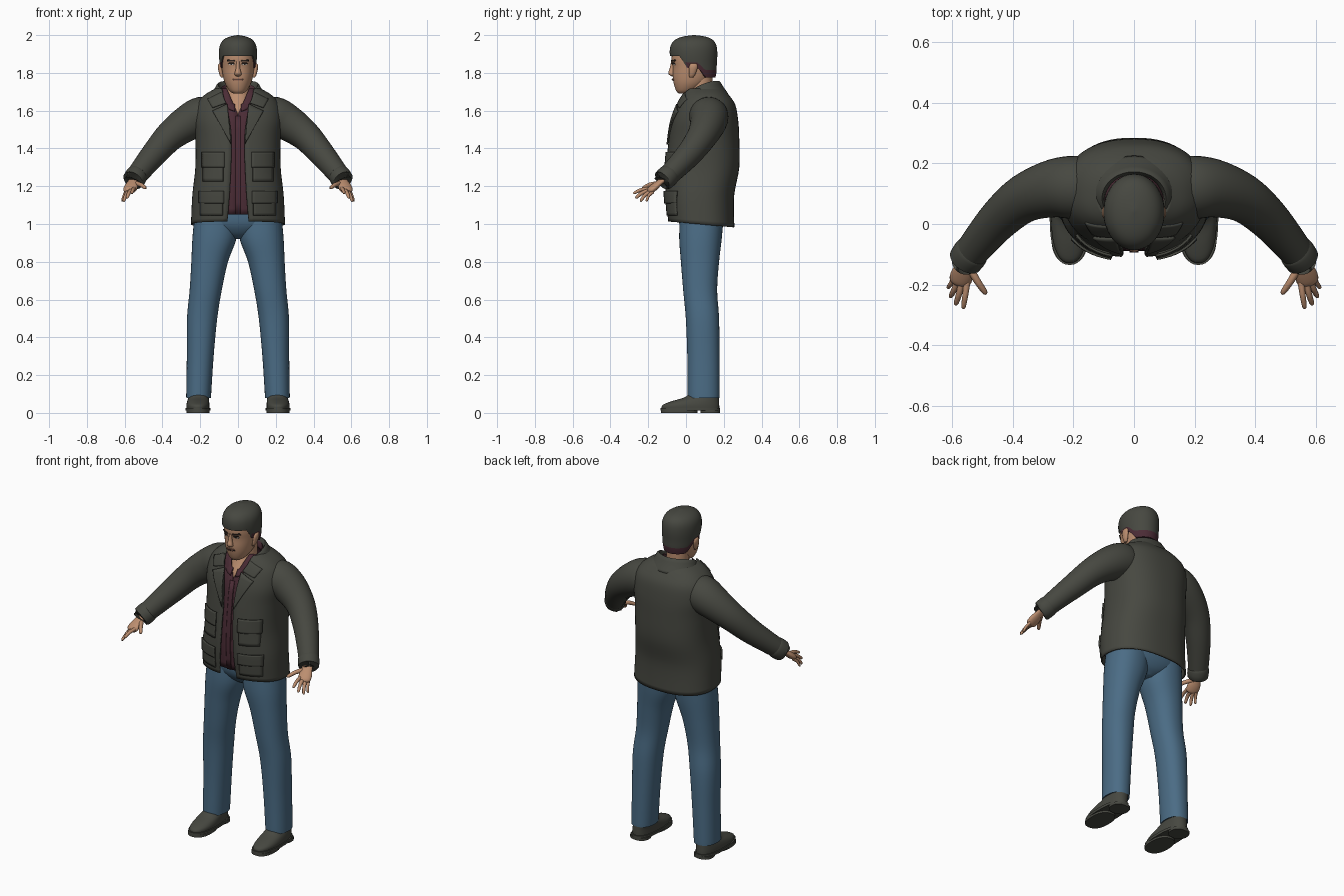
import bpy, bmesh, math
from mathutils import Vector

if "Cube" in bpy.data.objects:
    bpy.data.objects.remove(bpy.data.objects["Cube"])


def material(name, r, g, b):
    m = bpy.data.materials.new(name)
    m.diffuse_color = (r, g, b, 1)
    m.use_nodes = True
    m.node_tree.nodes["Principled BSDF"].inputs["Base Color"].default_value = m.diffuse_color
    return m


CHARCOAL = material("charcoal", 0.062, 0.064, 0.052)
PLUM = material("plum", 0.07, 0.025, 0.036)
DENIM = material("denim blue", 0.07, 0.15, 0.235)
SKIN = material("skin", 0.50, 0.27, 0.16)
WHITE = material("eye white", 0.55, 0.5, 0.45)
DARK = material("dark brown", 0.03, 0.02, 0.016)
LIP = material("lip", 0.3, 0.13, 0.09)


# ---- helpers ----
def smooth(keys, k=5):
    """Catmull-Rom interpolation of key tuples."""
    p = [keys[0]] + list(keys) + [keys[-1]]
    out = []
    for i in range(1, len(p) - 2):
        for j in range(k):
            t = j / k
            out.append(tuple(0.5 * (2 * b + (c - a) * t + (2 * a - 5 * b + 4 * c - d) * t * t
                                    + (3 * b - a - 3 * c + d) * t ** 3)
                             for a, b, c, d in zip(*p[i - 1:i + 3])))
    return out + [tuple(keys[-1])]


def section_at(secs, z):
    for a, b in zip(secs, secs[1:]):
        if a[0] <= z <= b[0]:
            t = (z - a[0]) / max(b[0] - a[0], 1e-6)
            return tuple(u + (v - u) * t for u, v in zip(a, b))
    return secs[0] if z < secs[0][0] else secs[-1]


def spow(v, e):
    return math.copysign(abs(v) ** e, v)


def ring(sec, n=2.0, gap=None, seg=40):
    """Superellipse in a level plane, starting at the front; gap leaves it open there."""
    z, cx, cy, rx, ry = sec
    a0 = 0 if gap is None else math.asin(min(1, max(gap, 0) / rx) ** (n / 2))
    count = seg if gap is None else seg + 1
    angles = [a0 + (2 * math.pi - 2 * a0) * i / seg for i in range(count)]
    return [(cx + rx * spow(math.sin(a), 2 / n), cy - ry * spow(math.cos(a), 2 / n), z) for a in angles]


def skin_rings(name, rings, mat, closed=True, caps=True, mirror=False, thick=0):
    bm = bmesh.new()
    vs = [[bm.verts.new(p) for p in r] for r in rings]
    m = len(rings[0])
    for a, b in zip(vs, vs[1:]):
        for i in range(m if closed else m - 1):
            j = (i + 1) % m
            bm.faces.new((a[i], a[j], b[j], b[i]))
    if closed and caps:
        bm.faces.new(vs[0][::-1])
        bm.faces.new(vs[-1])
    bmesh.ops.recalc_face_normals(bm, faces=bm.faces)
    me = bpy.data.meshes.new(name)
    bm.to_mesh(me)
    bm.free()
    me.materials.append(mat)
    ob = bpy.data.objects.new(name, me)
    bpy.context.collection.objects.link(ob)
    if thick:
        s = ob.modifiers.new("thickness", "SOLIDIFY")
        s.thickness, s.offset = thick, 0
    if mirror:
        ob.modifiers.new("mirror", "MIRROR")
    return ob


def loft(name, keys, mat, n=2.0, k=5, seg=40, **kw):
    return skin_rings(name, [ring(s, n, seg=seg) for s in smooth(keys, k)], mat, **kw)


def tube(name, keys, mat, k=4, seg=20, flat=1.0):
    """Mirrored limb along (x, y, z, radius) keys."""
    pts = smooth(keys, k)
    rings = []
    for i, p in enumerate(pts):
        c = Vector(p[:3])
        d = Vector(pts[min(i + 1, len(pts) - 1)][:3]) - Vector(pts[max(i - 1, 0)][:3])
        side = d.cross(Vector((0, 0, 1))).normalized()
        up = side.cross(d).normalized()
        rings.append([c + p[3] * (math.cos(a) * side + flat * math.sin(a) * up)
                      for a in (2 * math.pi * q / seg for q in range(seg))])
    return skin_rings(name, rings, mat, mirror=True)


def patch(name, secs, n, corners, off, mat, thick=0.008, mirror=True, m=8):
    """Four-cornered plate (x, z) wrapped on the front of a lofted body."""
    (ax, az), (bx, bz), (cx, cz), (dx, dz) = corners
    rows = []
    for i in range(m + 1):
        v, row = i / m, []
        for j in range(m + 1):
            u = j / m
            x = (ax * (1 - u) + bx * u) * (1 - v) + (dx * (1 - u) + cx * u) * v
            z = (az * (1 - u) + bz * u) * (1 - v) + (dz * (1 - u) + cz * u) * v
            s = section_at(secs, z)
            y = s[2] - s[4] * max(0, 1 - (abs(x - s[1]) / s[3]) ** n) ** (1 / n) - off
            row.append((x, y, z))
        rows.append(row)
    return skin_rings(name, rows, mat, closed=False, mirror=mirror, thick=thick)


def rect(x0, x1, z0, z1):
    return [(x0, z0), (x1, z0), (x1, z1), (x0, z1)]


# ---- jacket body: open-fronted shell ----
N = 2.4
TORSO = smooth([(1.0, 0, .08, .245, .172), (1.15, 0, .073, .238, .178), (1.3, 0, .088, .222, .19),
                (1.45, 0, .095, .222, .183), (1.55, 0, .10, .232, .172), (1.63, 0, .107, .218, .15),
                (1.68, 0, .102, .175, .122), (1.715, 0, .095, .115, .095)])
OPENING = smooth([(1.0, .056), (1.2, .042), (1.42, .034), (1.55, .045), (1.65, .07), (1.715, .085)])
jacket = skin_rings("jacket_body", [ring(s, N, section_at(OPENING, s[0])[1], 60) for s in TORSO],
                    CHARCOAL, closed=False, thick=.008)
for v in jacket.data.vertices:      # hem hangs lower at the back
    if v.co.z < 1.15:
        v.co.z -= (v.co.y - .06) * .09 * (1.15 - v.co.z) / .15

tube("jacket_sleeve", [(.12, .115, 1.575, .085), (.19, .12, 1.57, .104), (.265, .117, 1.535, .096),
                       (.36, .085, 1.465, .08), (.44, .02, 1.375, .069), (.51, -.06, 1.29, .059),
                       (.55, -.112, 1.24, .053)], CHARCOAL, seg=28)
tube("sleeve_cuff", [(.53, -.086, 1.264, .055), (.537, -.094, 1.256, .059), (.556, -.121, 1.231, .057),
                     (.558, -.124, 1.229, .045)], CHARCOAL, k=2, seg=28)


def collar(name, profile, gap, dip, mat):
    rings = []
    for s in smooth(profile, 3):
        r = ring(s, 2, gap, 40)
        rings.append([(x, y, z - dip * (max(0, .5 + .5 * (s[2] - y) / s[4])) ** 2) for x, y, z in r])
    return skin_rings(name, rings, mat, closed=False, thick=.006)


collar("jacket_collar", [(1.685, 0, .085, .15, .138), (1.725, 0, .087, .125, .108),
                         (1.755, 0, .085, .106, .088), (1.71, 0, .08, .098, .082)], .08, .075, CHARCOAL)
patch("collar_tip", TORSO, N, [(.062, 1.64), (.135, 1.615), (.16, 1.66), (.088, 1.695)], .007, CHARCOAL)
patch("lapel", TORSO, N, [(.036, 1.42), (.085, 1.51), (.135, 1.598), (.056, 1.635)], .009, CHARCOAL)

# chest and hip pockets with flaps
for name, x0, x1, low, mid, top in (("chest", .072, .19, 1.225, 1.30, 1.38),
                                    ("hip", .075, .205, 1.045, 1.11, 1.175)):
    patch(name + "_pocket", TORSO, N, rect(x0 + .006, x1 - .006, low, top - .01), .007, CHARCOAL)
    patch(name + "_pocket_flap", TORSO, N, rect(x0, x1, mid, top), .014, CHARCOAL)

# ---- shirt ----
SHIRT = [(z, x, y, rx - .018, ry - .018) for z, x, y, rx, ry in TORSO if z > 1.04]
V_NECK = [(1.0, 0), (1.58, 0), (1.66, .035), (1.72, .06)]
skin_rings("shirt", [ring(s, N, section_at(V_NECK, s[0])[1], 60) for s in SHIRT], PLUM,
           closed=False, thick=.004)
patch("shirt_placket", SHIRT, N, rect(-.014, .014, SHIRT[0][0], 1.57), .004, PLUM, .005, False)
collar("shirt_collar", [(1.70, 0, .066, .098, .117), (1.735, 0, .07, .09, .095),
                        (1.70, 0, .066, .08, .095)], .016, .105, PLUM)

# ---- jeans ----
loft("jeans_hips", [(.92, 0, .085, .03, .05), (.95, 0, .085, .13, .09), (1.0, 0, .083, .225, .118),
                    (1.07, 0, .083, .222, .125), (1.13, 0, .085, .21, .12)], DENIM, n=2.2)
loft("jeans_leg", [(.085, .208, .093, .065, .083), (.1, .208, .093, .066, .084), (.3, .2, .092, .071, .085),
                   (.5, .19, .087, .08, .088), (.65, .171, .075, .085, .09), (.8, .15, .074, .097, .101),
                   (.93, .124, .077, .117, .113), (1.07, .115, .085, .112, .115)], DENIM, n=2.2, mirror=True)

# ---- shoes ----
loft("shoe_upper", [(.02, .212, .024, .06, .152), (.042, .212, .026, .061, .15), (.062, .211, .05, .058, .125),
                    (.08, .209, .08, .054, .094), (.1, .208, .093, .052, .078), (.125, .208, .095, .05, .074)],
     CHARCOAL, n=2.3, k=4, mirror=True)
for name, z0, z1, cy, rx, ry in (("shoe_sole", .012, .027, .023, .066, .158),
                                 ("shoe_forefoot", 0, .016, -.035, .061, .097),
                                 ("shoe_heel", 0, .016, .128, .056, .052)):
    loft(name, [(z0, .212, cy, rx, ry), (z1, .212, cy, rx, ry)], CHARCOAL, n=2.4, k=1, mirror=True)

# ---- hands ----
tube("palm", [(.54, -.10, 1.25, .028), (.556, -.135, 1.224, .029), (.566, -.165, 1.198, .037),
              (.574, -.19, 1.178, .035), (.577, -.2, 1.17, .02)], SKIN, flat=.5)
for name, base, tip, r in (("index_finger", (.55, -.19, 1.187), (.563, -.28, 1.163), .0095),
                           ("middle_finger", (.566, -.19, 1.18), (.588, -.268, 1.138), .01),
                           ("ring_finger", (.58, -.185, 1.174), (.606, -.243, 1.12), .0095),
                           ("little_finger", (.592, -.175, 1.17), (.614, -.212, 1.12), .008),
                           ("thumb", (.545, -.14, 1.215), (.487, -.232, 1.19), .0115)):
    a, b = Vector(base), Vector(tip)
    mid = a.lerp(b, .5) + Vector((0, -.003, .006))
    tube(name, [(*a, r * 1.15), (*mid, r), (*a.lerp(b, .9), r * .8), (*b, r * .25)], SKIN, k=3, seg=10)

# ---- neck and head ----
loft("neck", [(1.52, 0, .045, .07, .085), (1.6, 0, .05, .07, .085), (1.66, 0, .068, .067, .07),
              (1.70, 0, .078, .063, .062), (1.78, 0, .078, .063, .062)], SKIN)
HEAD_KEYS = [(1.69, 0, -.008, .024, .03), (1.705, 0, 0, .045, .052), (1.74, 0, .02, .067, .084),
             (1.78, 0, .033, .079, .103), (1.83, 0, .04, .086, .11), (1.88, 0, .04, .088, .116),
             (1.94, 0, .04, .08, .105), (1.98, 0, .04, .04, .06)]
HEAD = smooth(HEAD_KEYS)
loft("head", HEAD_KEYS, SKIN, n=2.15)
loft("nose", [(1.782, 0, -.068, .009, .008), (1.79, 0, -.074, .018, .015), (1.802, 0, -.077, .017, .017),
              (1.825, 0, -.072, .011, .014), (1.86, 0, -.07, .009, .009)], SKIN, k=4, seg=16)
loft("ear", [(1.775, .082, .028, .006, .009), (1.79, .088, .032, .01, .016), (1.825, .094, .038, .012, .023),
             (1.845, .094, .04, .01, .019), (1.852, .09, .04, .005, .01)], SKIN, k=4, seg=16, mirror=True)

# face details as thin plates
patch("eye_white", HEAD, 2.15, [(.022, 1.841), (.048, 1.842), (.046, 1.85), (.024, 1.85)], .002, WHITE, .003)
patch("iris", HEAD, 2.15, rect(.031, .04, 1.841, 1.851), .004, DARK, .003)
patch("upper_lid", HEAD, 2.15, [(.019, 1.848), (.052, 1.847), (.047, 1.854), (.023, 1.854)], .004, DARK, .003)
patch("eyebrow", HEAD, 2.15, [(.016, 1.86), (.058, 1.862), (.055, 1.87), (.018, 1.867)], .004, DARK, .005)
patch("lips", HEAD, 2.15, [(-.026, 1.759), (.026, 1.759), (.022, 1.771), (-.022, 1.771)], .003, LIP, .005, False)
patch("mouth_line", HEAD, 2.15, rect(-.028, .028, 1.764, 1.767), .005, DARK, .004, False)

# ---- hair cap with a stepped hairline ----
HAIR = smooth([(1.75, 0, .065, .075, .083), (1.8, 0, .055, .089, .106), (1.85, 0, .044, .097, .119),
               (1.9, 0, .04, .101, .126), (1.945, 0, .04, .096, .121), (1.975, 0, .042, .077, .1),
               (1.992, 0, .043, .045, .06), (2.0, 0, .043, .003, .004)])


def step(c, lo, hi):
    t = min(1, max(0, (c - lo) / (hi - lo)))
    return t * t * (3 - 2 * t)


def hair_ring(t, shrink=1.0, seg=48):
    out = []
    for i in range(seg):
        a = 2 * math.pi * i / seg
        c = math.cos(a)
        zb = 1.775 + .05 * step(c, -.5, -.1) + .065 * step(c, .35, .6)
        z = zb + (2 - zb) * math.sin(t * math.pi / 2)
        _, _, cy, rx, ry = section_at(HAIR, z)
        out.append((shrink * rx * math.sin(a), cy - shrink * ry * c, z))
    return out


hair = skin_rings("hair", [hair_ring(0, .84)] + [hair_ring(i / 18) for i in range(19)], CHARCOAL)
hair.data.materials.append(PLUM)
for f in hair.data.polygons:        # darker plum edge at sideburns and nape
    if f.center.z < 1.85 and f.center.y > -.03 and f.index < 48 * 3:
        f.material_index = 1

# ---- shading ----
for ob in bpy.data.objects:
    ob.select_set(True)
    bpy.context.view_layer.objects.active = ob
bpy.ops.object.shade_smooth_by_angle(angle=math.radians(42))
